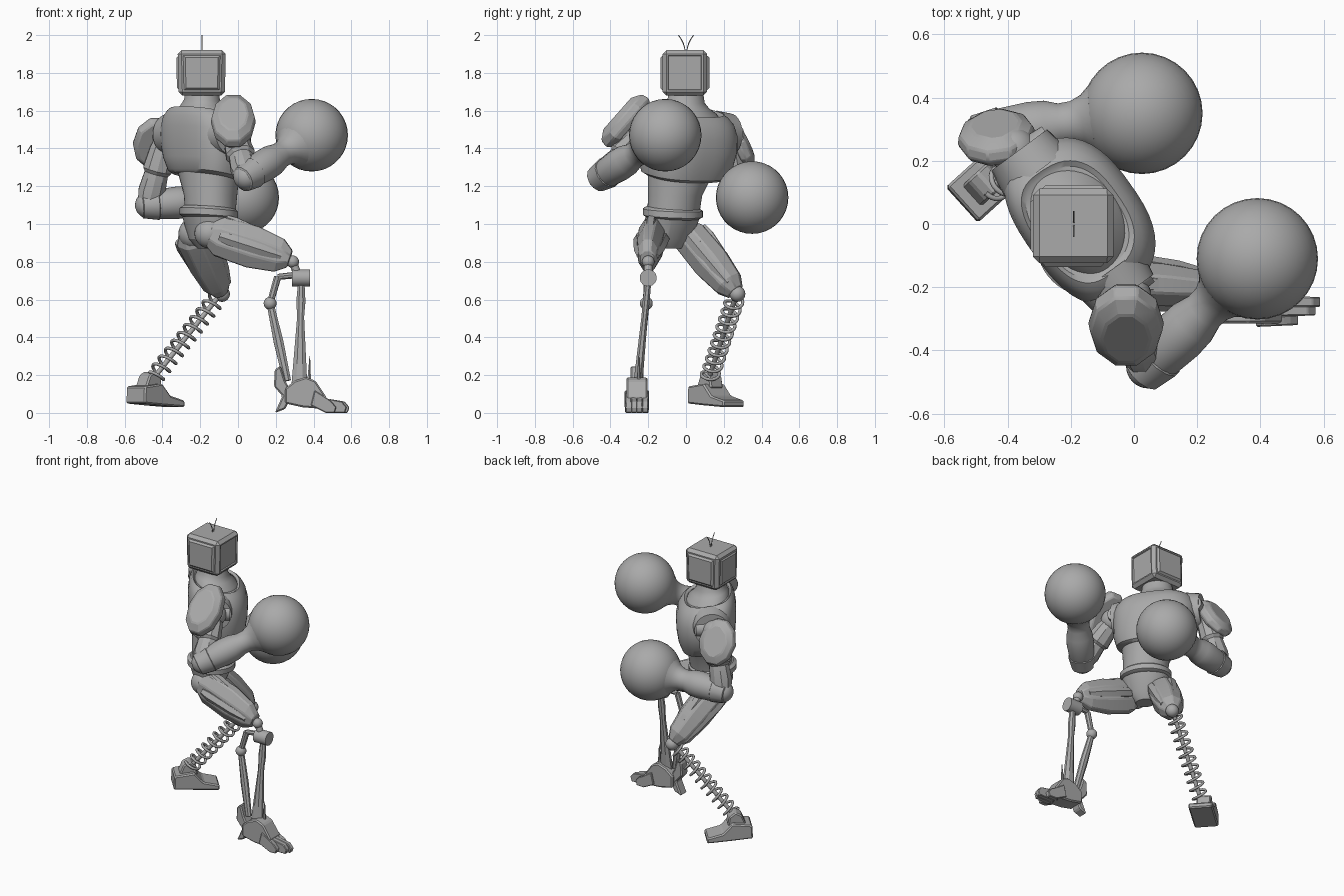
import bpy, bmesh, math
from mathutils import Vector as V

if "Cube" in bpy.data.objects:
    bpy.data.objects.remove(bpy.data.objects["Cube"])

grey = bpy.data.materials.new("plain grey")
grey.use_nodes = True
grey.diffuse_color = (0.4, 0.4, 0.4, 1)
grey.node_tree.nodes["Principled BSDF"].inputs["Base Color"].default_value = (0.4, 0.4, 0.4, 1)


def finish(name, bm, angle=30, bevel=0):
    bmesh.ops.recalc_face_normals(bm, faces=bm.faces)
    mesh = bpy.data.meshes.new(name)
    bm.to_mesh(mesh)
    bm.free()
    mesh.materials.append(grey)
    ob = bpy.data.objects.new(name, mesh)
    bpy.context.collection.objects.link(ob)
    if bevel:
        mod = ob.modifiers.new("soft edges", "BEVEL")
        mod.width, mod.segments = bevel, 1
    bpy.ops.object.select_all(action="DESELECT")
    bpy.context.view_layer.objects.active = ob
    ob.select_set(True)
    if angle:
        bpy.ops.object.shade_smooth_by_angle(angle=math.radians(angle))
    return ob


def loft(name, rings, sides=32, angle=35, bevel=0, power=1):
    """Each ring: centre, side vector, front vector, back vector; power under 1 squares it."""
    bm = bmesh.new()
    loops = []
    for c, u, f, b in rings:
        loop = []
        for i in range(sides):
            a = math.tau * (i + 0.5) / sides
            s, k = math.sin(a), math.cos(a)
            across = math.copysign(abs(k) ** power, k)
            loop.append(bm.verts.new(c + u * across + (f if s > 0 else b) * abs(s) ** power))
        loops.append(loop)
    for lo, hi in zip(loops, loops[1:]):
        for i in range(sides):
            j = (i + 1) % sides
            bm.faces.new((lo[i], lo[j], hi[j], hi[i]))
    bm.faces.new(loops[0])
    bm.faces.new(loops[-1])
    return finish(name, bm, angle, bevel)


def limb(name, p, q, profile, sides=24, hint=(0, 0, 1), angle=35, bevel=0):
    """Profile: (fraction along, radius toward hint, radius across)."""
    p, q = V(p), V(q)
    w = (q - p).normalized()
    u = (V(hint) - w * w.dot(V(hint))).normalized()
    v = w.cross(u)
    rings = [(p.lerp(q, t), u * a, v * b, v * -b) for t, a, b in profile]
    return loft(name, rings, sides, angle, bevel)


def rod(name, p, q, r, r2=None, sides=16):
    r2 = r if r2 is None else r2
    return limb(name, p, q, [(0, r, r), (1, r2, r2)], sides, (0.3, 0.5, 0.8))


def ball(name, c, r):
    bm = bmesh.new()
    bmesh.ops.create_uvsphere(bm, u_segments=32, v_segments=18, radius=r)
    bmesh.ops.translate(bm, verts=bm.verts, vec=c)
    return finish(name, bm, 60)


def slab(name, outline, origin, heading, width, bevel=0.008):
    """Side outline of (along heading, height), given a thickness."""
    bm = bmesh.new()
    d = V(heading).normalized()
    across = V((-d.y, d.x, 0)) * width / 2
    pts = [V(origin) + d * s + V((0, 0, z)) for s, z in outline]
    a = [bm.verts.new(p - across) for p in pts]
    b = [bm.verts.new(p + across) for p in pts]
    bm.faces.new(a)
    bm.faces.new(b)
    for i in range(len(a)):
        j = (i + 1) % len(a)
        bm.faces.new((a[i], a[j], b[j], b[i]))
    return finish(name, bm, 0, bevel)


def wire(name, points, r):
    cu = bpy.data.curves.new(name, "CURVE")
    cu.dimensions, cu.bevel_depth, cu.bevel_resolution = "3D", r, 2
    sp = cu.splines.new("POLY")
    sp.points.add(len(points) - 1)
    for pt, co in zip(sp.points, points):
        pt.co = (*co, 1)
    cu.materials.append(grey)
    ob = bpy.data.objects.new(name, cu)
    bpy.context.collection.objects.link(ob)


# Torso, turned so the chest faces between +x and +y and leans forward
side, fwd = V((0.58, -0.82, 0)), V((0.82, 0.58, 0))


def body(name, rows, lean=0, **kw):
    f_dir = fwd - V((0, 0, lean))
    loft(name, [(V((x, y, z)), side * a, f_dir * f, f_dir * -b) for z, x, y, a, f, b in rows], 48, **kw)


body("waist", [(1.03, -.15, -.07, .14, .13, .125), (1.15, -.15, -.06, .145, .145, .13),
               (1.29, -.17, -.03, .19, .175, .13)])
body("chest", [(1.25, -.18, -.02, .2, .165, .125), (1.265, -.18, -.02, .23, .185, .14),
               (1.33, -.185, -.01, .258, .205, .152), (1.41, -.19, 0, .27, .215, .158),
               (1.49, -.19, 0, .27, .218, .158), (1.545, -.19, 0, .252, .205, .15),
               (1.58, -.19, 0, .222, .185, .138), (1.597, -.19, 0, .195, .165, .126),
               (1.585, -.19, 0, .178, .15, .115)], lean=.2, power=.76)
body("neck", [(1.57, -.19, 0, .183, .155, .12), (1.592, -.19, 0, .17, .145, .115),
              (1.62, -.19, 0, .125, .115, .105), (1.65, -.19, 0, .1, .095, .092),
              (1.71, -.19, 0, .09, .088, .088)], lean=.15, angle=60)
body("belt", [(1.03, -.155, -.07, .14, .13, .13), (1.042, -.155, -.07, .162, .15, .15),
              (1.075, -.155, -.07, .162, .15, .15), (1.09, -.155, -.07, .14, .135, .13)], lean=.08)
body("pelvis", [(.87, -.16, -.08, .06, .05, .05), (.92, -.16, -.08, .12, .09, .09),
                (1.04, -.155, -.07, .15, .135, .135)], angle=20)

# Box head with raised side panels and a sunken screen
bm = bmesh.new()
bmesh.ops.create_cube(bm, size=1)
bmesh.ops.scale(bm, verts=bm.verts, vec=(.255, .235, .24))
for v in bm.verts:
    if v.co.z < 0:
        v.co.x *= .96
bmesh.ops.translate(bm, verts=bm.verts, vec=(-.192, -.006, 1.8))
bmesh.ops.bevel(bm, geom=bm.edges[:], offset=.02, segments=1, affect="EDGES")
bm.normal_update()
for axis, sign, gap, slope, depth in ((1, 1, .012, .016, .012), (1, -1, .012, .016, .012),
                                      (0, 1, .012, .005, -.008), (0, -1, .02, .01, .008)):
    face = max(bm.faces, key=lambda f: f.normal[axis] * sign * f.calc_area())
    bmesh.ops.inset_individual(bm, faces=[face], thickness=gap, depth=0)
    bmesh.ops.inset_individual(bm, faces=[face], thickness=slope, depth=depth)
finish("head", bm, 0)
for s in (1, -1):
    wire("antenna", [(-.19, s * (.005 + .035 * t * t), 1.91 + .09 * t) for t in (0, .25, .5, .75, 1)], .0025)


# Arms ending in big round gloves
def arm(name, shoulder, elbow, glove, pad, normal, pad_size):
    shoulder, elbow, glove, n = V(shoulder), V(elbow), V(glove), V(normal).normalized()
    ball(name + "_shoulder", shoulder, .075)
    limb(name + "_upper", shoulder, elbow, [(0, .05, .05), (.2, .07, .065), (.5, .08, .075),
                                            (.55, .066, .06), (.8, .075, .068), (1, .06, .058)], 10, (1, 0, 0), 20)
    ball(name + "_elbow", elbow, .07)
    length = (glove - elbow).length
    tip = [(0, .06), (.05, .078), (.15, .086), (length * .4, .083), (length - .26, .068), (length - .22, .07),
           (length - .185, .085), (length - .155, .112)]
    limb(name + "_forearm", elbow, glove, [(d / length, r, r) for d, r in tip], 32, angle=60)
    limb(name + "_cuff", elbow, glove, [(-.08, .05, .05), (-.06, .07, .07), (.1, .085, .085), (.12, .07, .07)], 12)
    ball(name + "_glove", glove, .192)
    # Shoulder armour: a faceted dome
    wide, tall, thick = pad_size
    dome = [(0, .85), (.3, 1), (.7, .95), (1, .65)]
    limb(name + "_shoulder_pad", V(pad) - n * thick / 2, V(pad) + n * thick / 2,
         [(t, tall * k, wide * k) for t, k in dome], 10, angle=25, bevel=.006)


arm("raised_arm", (-.02, -.23, 1.48), (.045, -.45, 1.25), (.39, -.11, 1.47),
    (-.025, -.325, 1.55), (0, -.75, .66), (.12, .18, .105))
arm("low_arm", (-.38, .23, 1.47), (-.475, .28, 1.1), (.025, .35, 1.14),
    (-.435, .28, 1.43), (-.12, .88, .45), (.125, .155, .085))

# Shoulder sockets with hub discs
for c in (V((-.045, -.2, 1.475)), V((-.345, .21, 1.475))):
    out = (c - V((-.19, 0, 1.475))).normalized()
    rod("socket", c - out * .06, c + out * .03, .125, .11, 28)
    rod("hub_disc", c - fwd * .05, c + fwd * .1, .06, .05, 20)


# Thighs: faceted, tapered, with armour strips
def thigh(name, p, q, hint, tall, wide):
    p, q = V(p), V(q)
    limb(name, p, q, [(0, .065, .06), (.15, tall * .95, wide), (.55, tall, wide * .95),
                      (.87, tall * .8, wide * .75), (1, .05, .045)], 8, hint, 15, .006)
    w = (q - p).normalized()
    u = (V(hint) - w * w.dot(V(hint))).normalized()
    v = w.cross(u)
    for k in (u * tall * .8, v * wide * .85, v * wide * -.85):
        limb(name + "_strip", p.lerp(q, .15) + k, p.lerp(q, .9) + k * .6,
             [(0, .025, .025), (.15, .036, .036), (.7, .034, .034), (1, .02, .02)], 6, hint, 15)


thigh("strut_leg_thigh", (-.16, -.175, .955), (.275, -.205, .815), (0, 0, 1), .122, .076)
thigh("spring_leg_thigh", (-.25, -.02, .98), (-.092, .262, .64), (0, .6, .6), .105, .108)
ball("strut_leg_hip", (-.15, -.16, .95), .08)
ball("spring_leg_hip", (-.23, 0, .95), .085)

# Strut leg: knee hinge, main shin and linked rear strut
ball("strut_knee", (.29, -.2, .8), .033)
rod("knee_link", (.29, -.2, .8), (.32, -.2, .72), .022)
rod("knee_hinge", (.285, -.2, .715), (.38, -.2, .715), .045, sides=20)
limb("shin", (.335, -.2, .7), (.325, -.255, .15),
     [(0, .018, .018), (.2, .026, .02), (.35, .02, .018), (1, .045, .026)], 8, (1, 0, 0), 20)
rod("rear_link_top", (.31, -.2, .73), (.21, -.205, .72), .018, .016, 8)
rod("rear_link", (.21, -.205, .72), (.17, -.21, .58), .02, .018, 8)
ball("rear_joint", (.17, -.21, .58), .034)
limb("rear_strut", (.17, -.21, .58), (.26, -.255, .17),
     [(0, .02, .018), (.5, .028, .02), (1, .022, .018)], 8, (1, 0, 0), 20)
rod("ankle_spike", (.375, -.25, .1), (.38, -.25, .3), .016, .002, 6)

# Clawed foot
slab("claw_foot", [(.25, .05), (.25, .13), (.3, .17), (.36, .19), (.41, .17), (.47, .08), (.46, .02), (.34, .03)],
     (0, -.26, 0), (1, 0, 0), .11)
slab("heel_claw", [(.195, 0), (.235, .09), (.19, .14), (.195, .23), (.225, .25), (.25, .17), (.29, .1), (.25, .02)],
     (0, -.26, 0), (1, 0, 0), .07)
for i in range(4):
    spread = i - 1.5
    reach = (.11, .165, .18, .12)[i]
    slab("toe", [(0, .04), (.02, .12), (.09, .075), (reach, .06), (reach + .025, .03), (reach + .015, 0), (.08, 0)],
         (.385, -.26 + spread * .033, 0), (1, spread * -.03, 0), .032, .004)

# Spring leg: knee, coil, core and flat foot
ball("spring_knee", (-.085, .272, .63), .042)
top, low = V((-.1, .265, .62)), V((-.45, .12, .18))
rod("spring_core", top, low, .013)
w = (low - top).normalized()
u = w.orthogonal().normalized()
v = w.cross(u)
steps, turns = 240, 10
wire("spring", [top.lerp(low, .03 + .95 * i / steps) + .046 * (u * math.cos(math.tau * turns * i / steps)
     + v * math.sin(math.tau * turns * i / steps)) for i in range(steps + 1)], .0085)
heading = (.74, .67, 0)
slab("spring_foot", [(0, .05), (.005, .14), (.13, .155), (.19, .09), (.29, .065), (.29, .03), (.13, .04)],
     (-.545, .06, 0), heading, .152)
slab("ankle_block", [(.03, .13), (.06, .2), (.1, .22), (.14, .19), (.15, .13)], (-.54, .065, 0), heading, .09)
